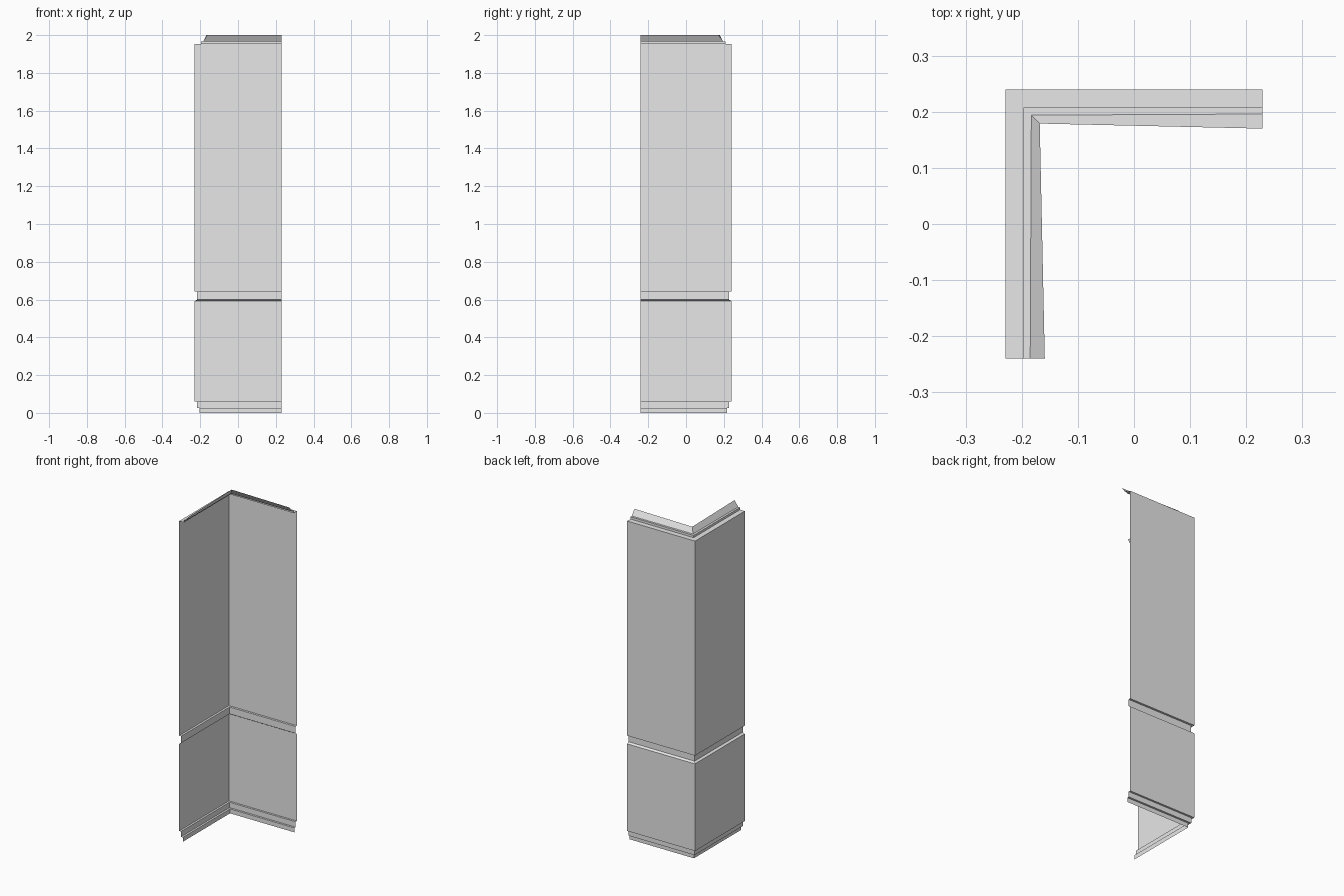
import bpy
import bmesh

cube = bpy.data.objects.get("Cube")
if cube:
    bpy.data.objects.remove(cube)

HALF_X, HALF_Y = 0.229, 0.24

# Plain grey finish
grey = bpy.data.materials.new("plain grey")
grey.use_nodes = True
colour = (0.8, 0.8, 0.8, 1)
grey.diffuse_color = colour
grey.node_tree.nodes["Principled BSDF"].inputs["Base Color"].default_value = colour


def corner_panel(name, profile):
    """Sweep (height, inset at corner, inset at ends) round an L-shaped path."""
    bm = bmesh.new()
    rows = []
    for z, corner, end in profile:
        path = ((-HALF_X + end, -HALF_Y, z),
                (-HALF_X + corner, HALF_Y - corner, z),
                (HALF_X, HALF_Y - end, z))
        rows.append([bm.verts.new(p) for p in path])
    for low, high in zip(rows, rows[1:]):
        for i in range(2):
            bm.faces.new((low[i + 1], low[i], high[i], high[i + 1]))
    mesh = bpy.data.meshes.new(name)
    bm.to_mesh(mesh)
    bm.free()
    mesh.materials.append(grey)
    obj = bpy.data.objects.new(name, mesh)
    bpy.context.collection.objects.link(obj)
    return obj


def even(*points):
    """Profile points with the same inset along the whole wall."""
    return [(z, inset, inset) for z, inset in points]


# Stepped foot
corner_panel("stepped_foot", even((0, 0.024), (0.027, 0.024), (0.027, 0.012),
                                  (0.06, 0.012), (0.06, 0)))
# Lower wall
corner_panel("lower_wall", even((0.06, 0), (0.592, 0)))
# Recessed band with a sloping sill
corner_panel("recessed_band", even((0.592, 0), (0.6, 0.013), (0.642, 0.013), (0.642, 0)))
# Upper wall
corner_panel("upper_wall", even((0.642, 0), (1.952, 0)))
# Stepped ledge and leaning lip
corner_panel("top_ledge", even((1.952, 0), (1.952, 0.032), (1.966, 0.032))
             + [(1.966, 0.046, 0.044)])
corner_panel("top_lip", [(1.966, 0.046, 0.044), (2, 0.061, 0.07)])
